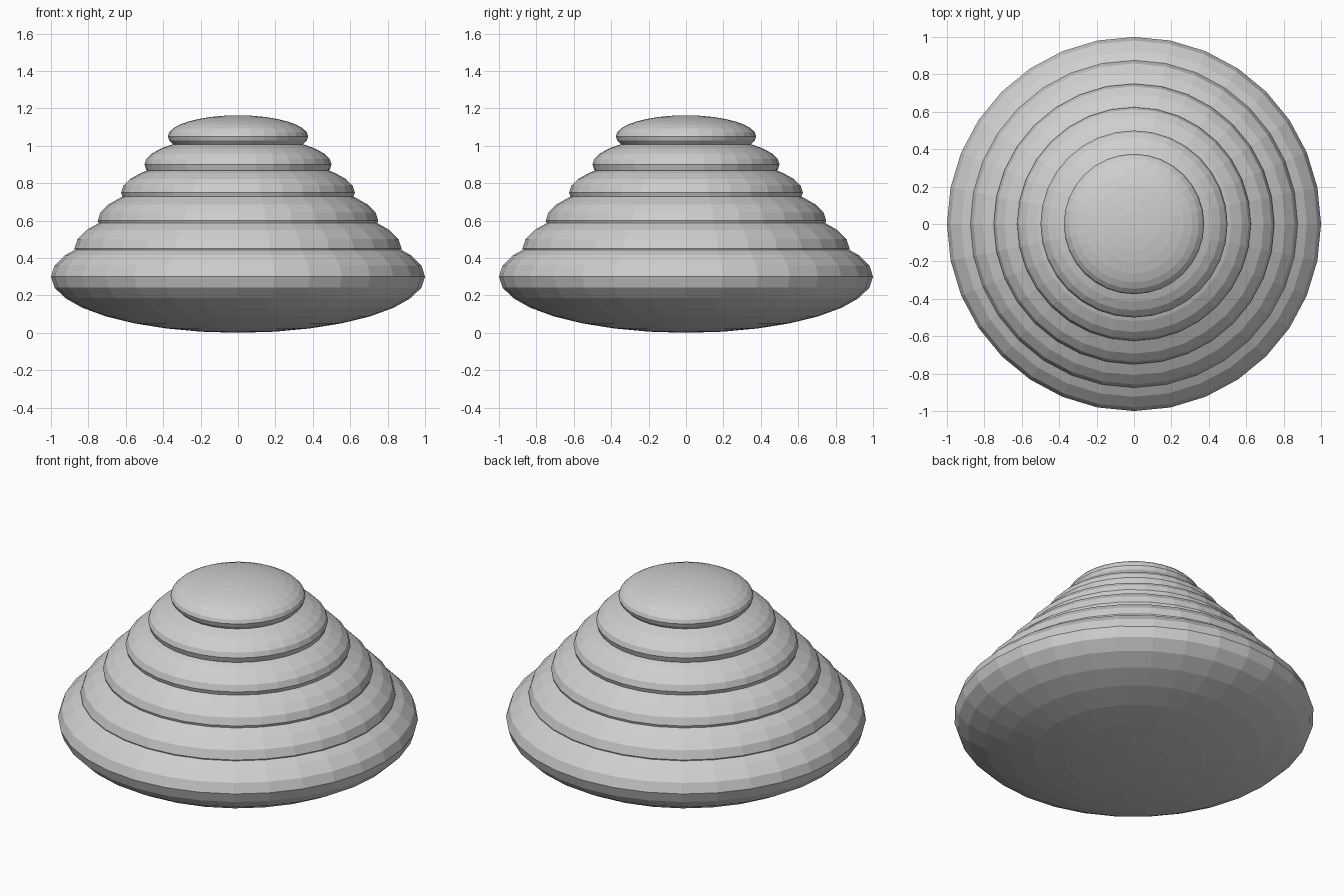
import bpy

if "Cube" in bpy.data.objects:
    bpy.data.objects.remove(bpy.data.objects["Cube"])

# One plain grey for the whole stack
grey = bpy.data.materials.new("light grey")
grey.diffuse_color = (0.62, 0.62, 0.62, 1.0)
grey.use_nodes = True
grey.node_tree.nodes["Principled BSDF"].inputs["Base Color"].default_value = grey.diffuse_color

# Six flattened, faceted spheres, each smaller and higher than the last
names = ["base", "second", "third", "fourth", "fifth", "top"]
for i, name in enumerate(names):
    radius = 1.0 - 0.125 * i
    bpy.ops.mesh.primitive_uv_sphere_add(
        segments=32, ring_count=16, radius=1.0, location=(0, 0, 0.3 + 0.15 * i))
    layer = bpy.context.object
    layer.name = name + "_layer"
    layer.scale = (radius, radius, 0.3 * radius)
    bpy.ops.object.transform_apply(location=False, rotation=False, scale=True)
    bpy.ops.object.shade_flat()
    layer.data.materials.append(grey)
